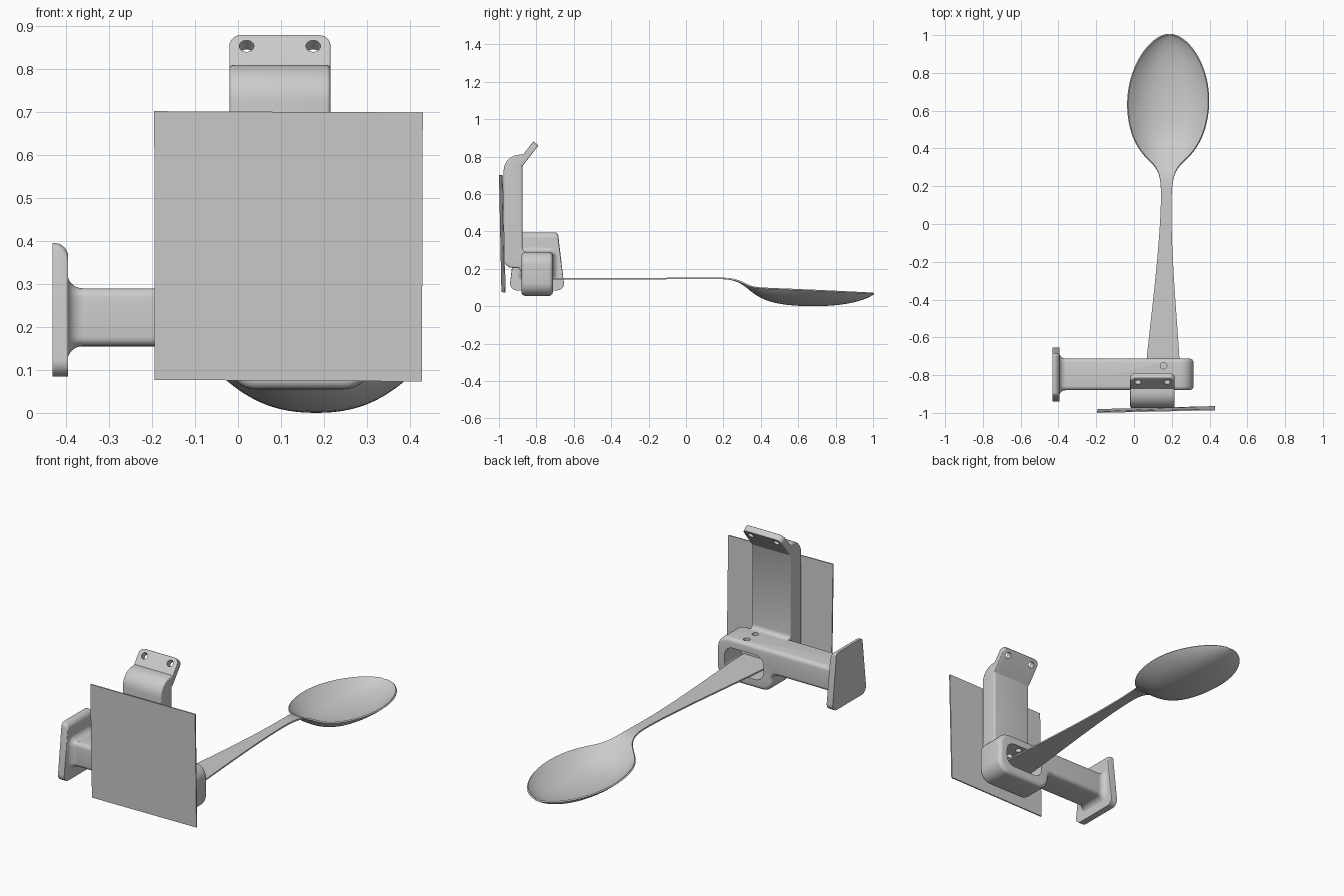
import bpy, bmesh, math
from mathutils import Vector, Matrix

if "Cube" in bpy.data.objects:
    bpy.data.objects.remove(bpy.data.objects["Cube"])

grey = bpy.data.materials.new("plain_grey")
grey.use_nodes = True
grey.diffuse_color = (0.6, 0.6, 0.6, 1)
grey.node_tree.nodes["Principled BSDF"].inputs["Base Color"].default_value = (0.6, 0.6, 0.6, 1)


def make(name, bm):
    bmesh.ops.recalc_face_normals(bm, faces=bm.faces)
    mesh = bpy.data.meshes.new(name)
    bm.to_mesh(mesh)
    bm.free()
    mesh.materials.append(grey)
    ob = bpy.data.objects.new(name, mesh)
    bpy.context.collection.objects.link(ob)
    return ob


def fillet(points, seg=8):
    """Closed 2D outline from (a, b, radius) corners."""
    out = []
    for i, (a, b, r) in enumerate(points):
        p = Vector((a, b))
        if not r:
            out.append(p)
            continue
        u = (Vector(points[i - 1][:2]) - p).normalized()
        v = (Vector(points[(i + 1) % len(points)][:2]) - p).normalized()
        half = u.angle(v) / 2
        mid = p + (u + v).normalized() * (r / math.sin(half))
        s, e = p + u * r / math.tan(half) - mid, p + v * r / math.tan(half) - mid
        turn = s.angle(e)
        for k in range(seg + 1):
            t = k / seg
            out.append(mid + (s * math.sin((1 - t) * turn) + e * math.sin(t * turn)) / math.sin(turn))
    return out


def rect(a0, a1, b0, b1, r):
    return fillet([(a0, b0, r), (a1, b0, r), (a1, b1, r), (a0, b1, r)])


def at(outline, axis, value):
    """Lift a 2D outline to 3D on the plane axis = value."""
    loop = []
    for p in outline:
        c = list(p)
        c.insert(axis, value)
        loop.append(Vector(c))
    return loop


def loft(name, loops):
    bm = bmesh.new()
    rings = [[bm.verts.new(p) for p in loop] for loop in loops]
    n = len(rings[0])
    for lo, hi in zip(rings, rings[1:]):
        for i in range(n):
            j = (i + 1) % n
            bm.faces.new((lo[i], lo[j], hi[j], hi[i]))
    bm.faces.new(rings[0])
    bm.faces.new(rings[-1])
    return make(name, bm)


def cylinder(name, center, radius, depth, tilt=0):
    bm = bmesh.new()
    bmesh.ops.create_cone(bm, cap_ends=True, segments=32, radius1=radius, radius2=radius, depth=depth,
                          matrix=Matrix.Translation(center) @ Matrix.Rotation(tilt, 4, 'X'))
    return make(name, bm)


def bevel(ob, width):
    m = ob.modifiers.new("round", 'BEVEL')
    m.width, m.segments, m.limit_method, m.angle_limit = width, 5, 'ANGLE', math.radians(40)


def cut(ob, cutter):
    m = ob.modifiers.new("cut", 'BOOLEAN')
    m.operation, m.solver, m.object = 'DIFFERENCE', 'EXACT', cutter


def finish(ob, cutters=()):
    """Apply the modifiers, drop the cutters and smooth the soft edges."""
    for c in cutters:
        c.hide_render = True
        cut(ob, c)
    bpy.ops.object.select_all(action='DESELECT')
    bpy.context.view_layer.objects.active = ob
    ob.select_set(True)
    for m in list(ob.modifiers):
        bpy.ops.object.modifier_apply(modifier=m.name)
    for c in cutters:
        bpy.data.objects.remove(c)
    bpy.ops.object.shade_smooth_by_angle(angle=math.radians(35))


# Socket block and its side arm, one outline seen from the front
outline = fillet([(-0.4, 0.29, 0), (0.315, 0.29, 0.07), (0.315, 0.055, 0.07),
                  (-0.02, 0.055, 0.06), (-0.02, 0.155, 0.03), (-0.4, 0.155, 0)])
socket = loft("socket_and_arm", [at(outline, 1, -0.88), at(outline, 1, -0.712)])
bevel(socket, 0.022)
hollow = rect(0.03, 0.265, 0.105, 0.24, 0.05)
pocket = loft("pocket_cutter", [at(hollow, 1, -0.855), at(hollow, 1, -0.6)])
holes = [cylinder("screw_cutter", (0.157, y, 0.27), 0.017, 0.12) for y in (-0.75, -0.825)]
finish(socket, [pocket] + holes)

# Flared collar where the arm meets the end plate
loops = []
for k in range(9):
    t = k / 8 * math.pi / 2
    g = 0.035 * (1 - math.cos(t))
    loops.append(at(rect(-0.88 - g, -0.712 + g, 0.155 - g, 0.29 + g, 0.022 + g), 0, -0.362 - 0.035 * math.sin(t)))
finish(loft("arm_collar", loops))

# End plate: tapered, with its inner top edge rounded over
loops = []
for k in range(9):
    t = k / 8 * math.pi / 2
    top = 0.363 + 0.032 * math.sin(t)
    plate = fillet([(-0.945, 0.085, 0.035), (-0.648, 0.085, 0.035), (-0.685, top, 0.02), (-0.909, top, 0.02)])
    loops.append(at(plate, 0, -0.395 - 0.032 * (1 - math.cos(t))))
loops.append(at(plate, 0, -0.432))
finish(loft("end_plate", loops))

# Upright strap, side profile
side = fillet([(-0.975, 0.205, 0.05), (-0.975, 0.81, 0.085), (-0.862, 0.81, 0), (-0.85, 0.795, 0),
               (-0.875, 0.75, 0), (-0.875, 0.29, 0.025), (-0.84, 0.29, 0), (-0.84, 0.26, 0),
               (-0.865, 0.25, 0), (-0.865, 0.185, 0), (-0.885, 0.185, 0), (-0.89, 0.205, 0)])
strap = loft("upright_strap", [at(side, 0, -0.02), at(side, 0, 0.215)])
bevel(strap, 0.016)
finish(strap)

# Leaning tab with two screw holes
along, out = Vector((0, 0.61, 0.79)), Vector((0, -0.79, 0.61))
base = Vector((0, -0.885, 0.735))
tab_shape = rect(-0.02, 0.215, 0, 0.158, 0.03)
tab = loft("leaning_tab", [[Vector((a, 0, 0)) + base + along * b + out * d for a, b in tab_shape]
                           for d in (0, 0.035)])
bevel(tab, 0.004)
lean = math.atan2(0.79, 0.61)
finish(tab, [cylinder("tab_cutter", Vector((x, 0, 0)) + base + along * 0.123 + out * 0.017, 0.017, 0.1, lean)
             for x in (0.02, 0.175)])

# Thin square panel, slightly turned and leaning
corners = [(-0.195, -0.997, 0.702), (0.43, -0.983, 0.699), (0.428, -0.968, 0.073), (-0.194, -0.984, 0.077)]
finish(loft("front_panel", [[Vector(c) + Vector((0, d, 0)) for c in corners] for d in (-0.003, 0.004)]))

# Spoon: stations of (y, half width, rim height, hollow depth)
stations = [(-0.85, 0.096, 0.15, 0), (-0.7, 0.087, 0.15, 0), (-0.4, 0.058, 0.15, 0), (-0.1, 0.034, 0.152, 0),
            (0.1, 0.027, 0.154, 0), (0.2, 0.029, 0.154, 0), (0.26, 0.037, 0.148, 0.002),
            (0.31, 0.06, 0.128, 0.006), (0.35, 0.105, 0.106, 0.02), (0.4, 0.148, 0.1, 0.05),
            (0.48, 0.19, 0.097, 0.076), (0.6, 0.215, 0.092, 0.084), (0.72, 0.21, 0.087, 0.08),
            (0.82, 0.183, 0.082, 0.068), (0.9, 0.143, 0.078, 0.05), (0.96, 0.094, 0.075, 0.028),
            (0.99, 0.05, 0.073, 0.01), (1.0, 0.015, 0.072, 0.002)]
bm = bmesh.new()
rows = []
for y, w, rim, deep in stations:
    mid = 0.168 + 0.02 * y
    rows.append([bm.verts.new((mid + w * u, y, rim - deep * (1 - abs(u) ** 2.4)))
                 for u in (math.sin(k / 10 * math.pi / 2) for k in range(-10, 11))])
for lo, hi in zip(rows, rows[1:]):
    for i in range(20):
        bm.faces.new((lo[i], lo[i + 1], hi[i + 1], hi[i]))
spoon = make("spoon", bm)
if spoon.data.polygons[0].normal.z < 0:
    spoon.data.flip_normals()
spoon.modifiers.new("soften", 'SUBSURF').levels = 2
thick = spoon.modifiers.new("thickness", 'SOLIDIFY')
thick.thickness, thick.offset = 0.008, -1
finish(spoon)
